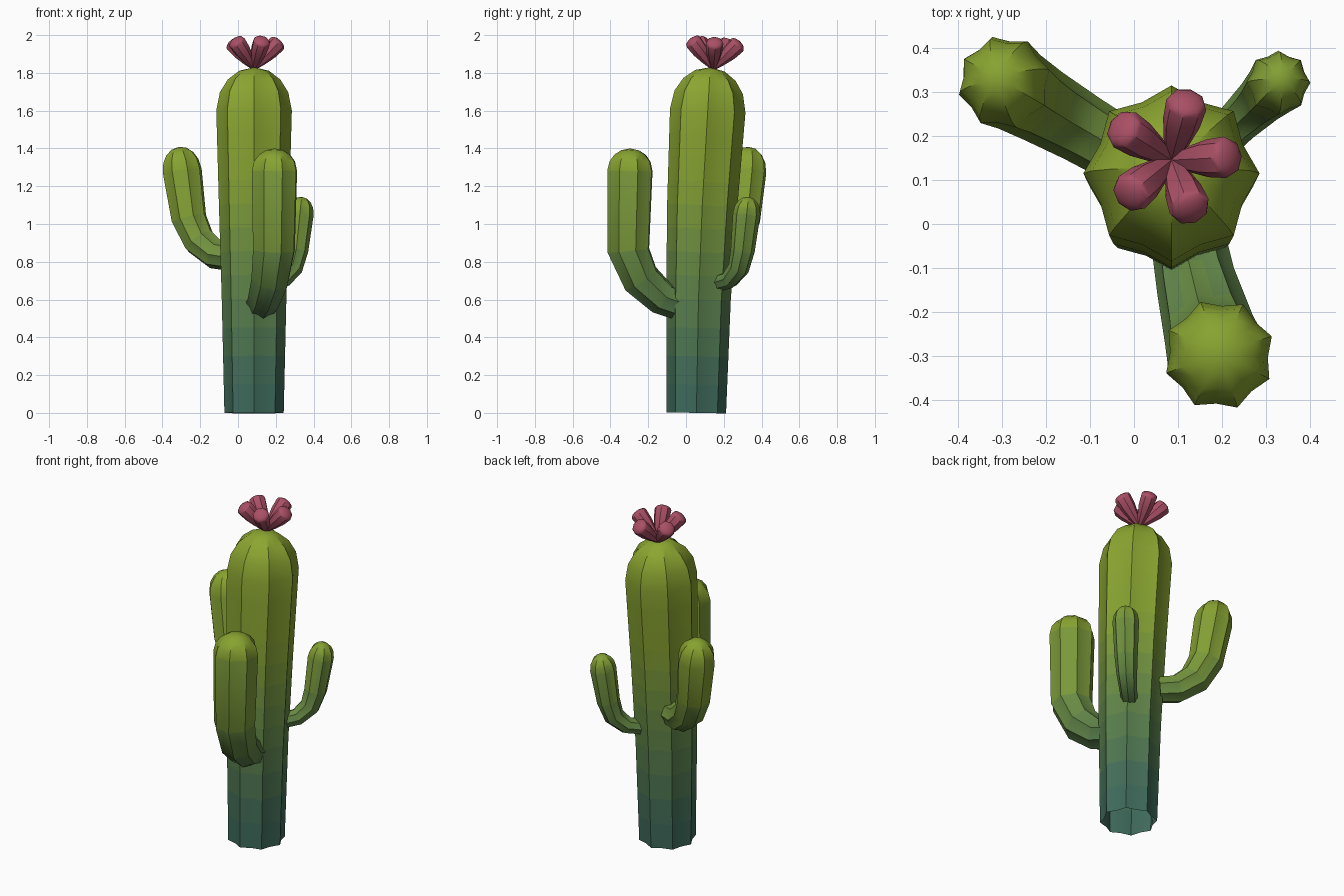
import bpy, bmesh, math
from mathutils import Vector

if "Cube" in bpy.data.objects:
    bpy.data.objects.remove(bpy.data.objects["Cube"])


def material(name, rgb):
    m = bpy.data.materials.new(name)
    m.diffuse_color = (*rgb, 1)
    m.use_nodes = True
    m.node_tree.nodes["Principled BSDF"].inputs["Base Color"].default_value = m.diffuse_color
    return m


# Green gradient by height: teal foot, mid green, lime top
STOPS = [(0.0, (0.045, 0.14, 0.11)), (0.4, (0.075, 0.18, 0.085)),
         (0.8, (0.14, 0.26, 0.055)), (1.2, (0.24, 0.36, 0.03)), (2.0, (0.27, 0.39, 0.03))]
BANDS, BAND_H = 16, 0.12


def green(z):
    for (z0, a), (z1, b) in zip(STOPS, STOPS[1:]):
        if z <= z1:
            f = (z - z0) / (z1 - z0)
            return [p + (q - p) * f for p, q in zip(a, b)]
    return STOPS[-1][1]


greens = [material(f"cactus_green_{i}", green((i + 0.5) * BAND_H)) for i in range(BANDS)]
pink = material("petal_pink", (0.40, 0.08, 0.13))


def ribbed_tube(name, path, side, dome, mats, ribs=8, valley=0.875, steps=1):
    """Sweep a ribbed section along (x, y, z, radius) points, ending in a dome."""
    side = Vector(side).normalized()
    rows = [(Vector(p[:3]), p[3]) for p in path]
    fine = []
    for (p, r), (q, s) in zip(rows, rows[1:]):
        fine += [(p.lerp(q, k / steps), r + (s - r) * k / steps) for k in range(steps)]
    fine.append(rows[-1])
    tangents = []
    for i in range(len(fine)):
        a, b = fine[max(i - 1, 0)][0], fine[min(i + 1, len(fine) - 1)][0]
        tangents.append((b - a).normalized())
    end, r_end, t_end = fine[-1][0], fine[-1][1], tangents[-1]
    for deg in (25, 46, 67):
        a = math.radians(deg)
        fine.append((end + t_end * dome * math.sin(a), r_end * math.cos(a)))
        tangents.append(t_end)

    bm = bmesh.new()
    n = ribs * 2
    rings = []
    for (c, r), t in zip(fine, tangents):
        u = t.cross(side).normalized()
        ring = []
        for k in range(n):
            a = math.tau * k / n
            rr = r * (valley if k % 2 else 1)
            ring.append(bm.verts.new(c + rr * (math.cos(a) * side + math.sin(a) * u)))
        rings.append(ring)
    for lo, hi in zip(rings, rings[1:]):
        for k in range(n):
            j = (k + 1) % n
            bm.faces.new((lo[k], lo[j], hi[j], hi[k]))
    tip = bm.verts.new(end + t_end * dome)
    for k in range(n):
        bm.faces.new((rings[-1][k], rings[-1][(k + 1) % n], tip))
    if len(mats) > 1:
        for f in bm.faces:
            f.material_index = min(BANDS - 1, max(0, int(f.calc_center_median().z / BAND_H)))
    bmesh.ops.recalc_face_normals(bm, faces=bm.faces)
    me = bpy.data.meshes.new(name)
    bm.to_mesh(me)
    bm.free()
    for m in mats:
        me.materials.append(m)
    ob = bpy.data.objects.new(name, me)
    bpy.context.collection.objects.link(ob)
    bpy.ops.object.select_all(action='DESELECT')
    ob.select_set(True)
    bpy.context.view_layer.objects.active = ob
    bpy.ops.object.shade_smooth_by_angle(angle=math.radians(35))
    return ob


# Trunk, leaning slightly back, open underneath
ribbed_tube("trunk", [(0.085, 0.055, 0, 0.157), (0.085, 0.066, 0.6, 0.171),
                      (0.085, 0.086, 1.1, 0.186), (0.085, 0.115, 1.6, 0.2)],
            (1, 0, 0), 0.23, greens, steps=4)

# Three arms, each bending up in its own plane
ribbed_tube("left_arm", [(-0.03, 0.165, 0.825, 0.075), (-0.12, 0.218, 0.84, 0.08),
                         (-0.205, 0.267, 0.91, 0.088), (-0.26, 0.30, 1.03, 0.096),
                         (-0.295, 0.322, 1.28, 0.107)],
            (0.23, 0.4, 0), 0.13, greens)
ribbed_tube("right_arm", [(0.18, 0.175, 0.69, 0.046), (0.235, 0.23, 0.705, 0.049),
                          (0.285, 0.278, 0.765, 0.057), (0.308, 0.3, 0.86, 0.064),
                          (0.328, 0.321, 1.055, 0.073)],
            (1, -1, 0), 0.09, greens)
ribbed_tube("front_arm", [(0.125, -0.05, 0.582, 0.087), (0.14, -0.13, 0.61, 0.092),
                          (0.17, -0.24, 0.71, 0.105), (0.19, -0.305, 0.86, 0.117),
                          (0.193, -0.297, 1.28, 0.127)],
            (0.43, 0.15, 0), 0.12, greens)

# Flower: five club-shaped petals fanned from the crown
crown = Vector((0.085, 0.145, 1.825))
for i in range(5):
    a = math.radians(75 + 72 * i)
    e = math.radians(47 - 4 * math.sin(a))
    d = Vector((math.cos(a) * math.cos(e), math.sin(a) * math.cos(e), math.sin(e)))
    path = [(*(crown + d * s), r) for s, r in
            ((0, 0.012), (0.06, 0.03), (0.12, 0.043), (0.178, 0.047))]
    ribbed_tube(f"petal_{i + 1}", path, (-math.sin(a), math.cos(a), 0), 0.024,
                [pink], ribs=4, valley=1)
